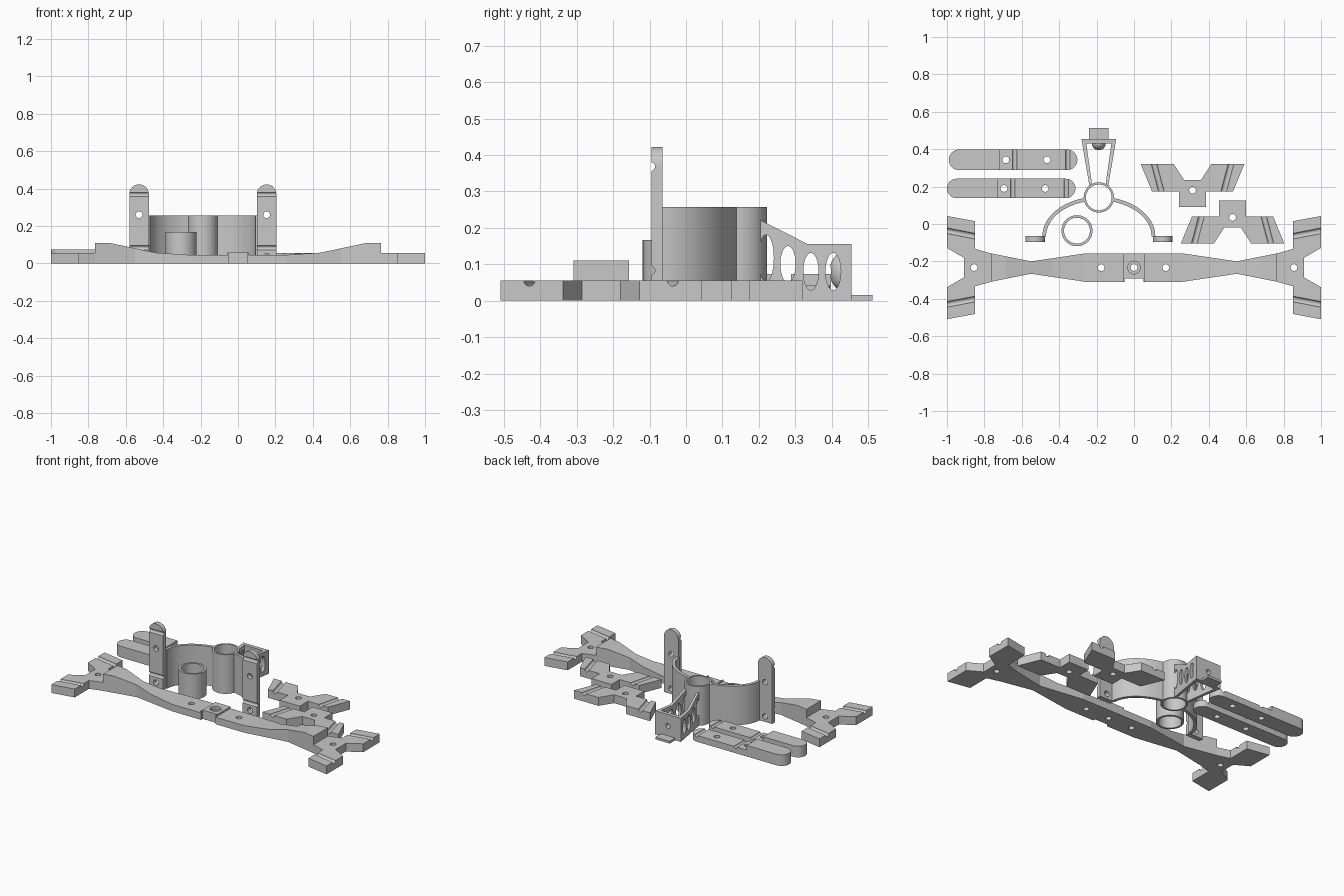
import bpy, bmesh
from math import pi, cos, sin
from mathutils import Matrix, Vector

cube = bpy.data.objects.get("Cube")
if cube:
    bpy.data.objects.remove(cube)

grey = bpy.data.materials.new("plain grey plastic")
grey.use_nodes = True
grey.diffuse_color = (0.58, 0.58, 0.58, 1)
grey.node_tree.nodes["Principled BSDF"].inputs["Base Color"].default_value = (0.58, 0.58, 0.58, 1)


def make(name, bm):
    bmesh.ops.recalc_face_normals(bm, faces=bm.faces)
    me = bpy.data.meshes.new(name)
    bm.to_mesh(me)
    bm.free()
    me.materials.append(grey)
    ob = bpy.data.objects.new(name, me)
    bpy.context.scene.collection.objects.link(ob)
    return ob


def prism(name, pts, lo, hi, axis="z"):
    """Extrude an outline along z, or along y (outline in x, z) or x (outline in y, z)."""
    place = {"z": lambda a, b, h: (a, b, h), "y": lambda a, b, h: (a, h, b),
             "x": lambda a, b, h: (h, a, b)}[axis]
    bm = bmesh.new()
    rings = [[bm.verts.new(place(a, b, h)) for a, b in pts] for h in (lo, hi)]
    for ring in rings:
        bm.faces.new(ring)
    for i in range(len(pts)):
        j = (i + 1) % len(pts)
        bm.faces.new((rings[0][i], rings[0][j], rings[1][j], rings[1][i]))
    return make(name, bm)


def box(x0, x1, y0, y1):
    return [(x0, y0), (x1, y0), (x1, y1), (x0, y1)]


def oval(cx, cy, rx, ry=None, n=32, start=0, turn=2 * pi):
    ry = ry or rx
    steps = n if turn == 2 * pi else n - 1
    return [(cx + rx * cos(start + turn * i / steps), cy + ry * sin(start + turn * i / steps))
            for i in range(n)]


def hole(x, y, r=0.018, lo=-0.1, hi=0.5, axis="z"):
    return prism("cutter", oval(x, y, r), lo, hi, axis)


def groove(p, q, r, z):
    """Half-round channel cutter running from p to q across a top face."""
    p, q = Vector((*p, z)), Vector((*q, z))
    bm = bmesh.new()
    turn = (q - p).to_track_quat("Z", "Y").to_matrix().to_4x4()
    bmesh.ops.create_cone(bm, cap_ends=True, segments=16, radius1=r, radius2=r,
                          depth=(q - p).length + 0.1, matrix=Matrix.Translation((p + q) / 2) @ turn)
    return make("cutter", bm)


def carve(ob, cutters, operation="DIFFERENCE"):
    for c in cutters:
        m = ob.modifiers.new("cut", "BOOLEAN")
        m.operation, m.object, m.solver = operation, c, "EXACT"
    dg = bpy.context.evaluated_depsgraph_get()
    dg.update()
    me = bpy.data.meshes.new_from_object(ob.evaluated_get(dg))
    ob.modifiers.clear()
    ob.data = me
    for c in cutters:
        bpy.data.objects.remove(c)


def smooth(ob):
    bpy.ops.object.select_all(action="DESELECT")
    ob.select_set(True)
    bpy.context.view_layer.objects.active = ob
    bpy.ops.object.shade_smooth_by_angle(angle=0.6)


# Long cross bar with forked ends
MID = -0.233
quarter = [(1, 0.105), (1, 0.276), (0.85, 0.248), (0.85, 0.1), (0.765, 0.076), (0.55, 0.033), (0.26, 0.076)]
upper = [(0.91, 0.053)] + quarter + [(-x, y) for x, y in reversed(quarter)] + [(-0.91, 0.053)]
outline = [(x, MID + y) for x, y in upper] + [(x, MID - y) for x, y in reversed(upper)]
bar = prism("cross_bar", outline, 0, 0.2)
half = [(1.1, 0.055), (0.765, 0.055), (0.765, 0.11), (0.69, 0.11), (0.44, 0.057), (0.27, 0.046),
        (0.055, 0.046), (0.055, 0.058)]
profile = [(-1.1, -0.1), (1.1, -0.1)] + half + [(-x, z) for x, z in reversed(half)]
carve(bar, [prism("cutter", profile, -1, 1, "y")], "INTERSECT")
cuts = [hole(x, MID) for x in (-0.855, -0.175, 0, 0.17, 0.855)]
cuts += [hole(0, MID, 0.034, 0.04, 0.1), prism("cutter", box(-0.052, 0.052, -0.4, -0.292), -0.1, 0.2)]
for sx in (-1, 1):
    for sy in (-1, 1):
        cuts.append(groove((sx, MID + sy * 0.197), (sx * 0.85, MID + sy * 0.168), 0.015, 0.055))
carve(bar, cuts)

# Two flat links with rounded ends, stepped down along most of their length
for name, x0, y0, r in (("back_link", -0.99, 0.343, 0.055), ("front_link", -1.0, 0.19, 0.052)):
    x1 = x0 + 0.687
    pts = oval(x1 - r, y0, r, n=20, start=-pi / 2, turn=pi) + oval(x0 + r, y0, r, n=20, start=pi / 2, turn=pi)
    link = prism(name, pts, 0, 0.073)
    carve(link, [prism("cutter", box(x0 + 0.27, 0, 0, 0.5), 0.042, 0.2)])
    cuts = [groove((x0 + d, y0 - 0.1), (x0 + d, y0 + 0.1), 0.012, 0.042) for d in (0.352, 0.637)]
    carve(link, cuts + [hole(x0 + 0.305, y0), hole(x0 + 0.525, y0)])
    smooth(link)

# Two chevron plates, one turned half round
side = [(0.045, 0.055), (0.1, 0.14), (0.277, 0.14), (0.217, -0.005), (0.073, -0.005), (0.073, -0.09)]
for name, cx, cy, s in (("back_chevron_plate", 0.313, 0.18, 1), ("front_chevron_plate", 0.527, 0.035, -1)):
    def at(x, y):
        return cx + s * x, cy + s * y
    plate = prism(name, [at(x, y) for x, y in side] + [at(-x, y) for x, y in reversed(side)], 0, 0.055)
    cuts = [hole(cx, cy)]
    for k in (-1, 1):
        cuts.append(groove(at(k * 0.205, 0.14), at(k * 0.167, -0.005), 0.015, 0.055))
    carve(plate, cuts)

# Upright arch band
CX = -0.188
arc = oval(CX, -0.066, 0.302, 0.212, 48, 0, pi) + oval(CX, -0.066, 0.282, 0.192, 48, 0, pi)[::-1]
arch = prism("arch_band", arc, 0, 0.257)
carve(arch, [hole(CX, 0.142, 0.073)])
smooth(arch)

# Upright straps at both arch ends
for name, sx in (("right_strap", -0.529), ("left_strap", 0.153)):
    r = 0.052
    strap = prism(name, [(sx - r, 0), (sx + r, 0)] + oval(sx, 0.422 - r, r, n=24, turn=pi), -0.095, -0.064, "y")
    cuts = [hole(sx, z, 0.018, -0.2, 0, "y") for z in (0.26, 0.035)]
    cuts += [hole(-0.097, z, 0.012, sx - 0.1, sx + 0.1, "x") for z in (0.368, 0.083)]
    carve(strap, cuts)
    smooth(strap)

# Open tubes
for name, x, y, r, wall, h in (("arch_tube", CX, 0.142, 0.081, 0.012, 0.257),
                               ("loose_tube", -0.305, -0.036, 0.083, 0.014, 0.167)):
    tube = prism(name, oval(x, y, r, n=48), 0, h)
    carve(tube, [prism("cutter", oval(x, y, r - wall, n=48), -0.1, 0.5)])
    smooth(tube)

# Tapered bracket behind the tube: two pierced cheeks and a back wall
rim = [(0.195, 0), (0.455, 0), (0.455, 0.155), (0.335, 0.155), (0.195, 0.226)]
bracket = prism("bracket", rim, CX - 0.2, CX + 0.2, "x")
wedge = [(CX - 0.048, 0.19), (CX + 0.048, 0.19), (CX + 0.093, 0.455), (CX - 0.093, 0.455)]
carve(bracket, [prism("cutter", wedge, -0.1, 0.5)], "INTERSECT")
inner = [(CX - 0.028, 0.15), (CX + 0.028, 0.15), (CX + 0.067, 0.43), (CX - 0.067, 0.43)]
cuts = [prism("cutter", inner, -0.1, 0.5), hole(CX, 0.08, 0.016, 0.4, 0.5, "y"),
        hole(CX, 0.142, 0.075)]
for y, z, h in ((0.22, 0.117, 0.064), (0.28, 0.1, 0.05), (0.343, 0.08, 0.051), (0.404, 0.08, 0.051)):
    cuts.append(prism("cutter", oval(y, z, 0.021, h), -1, 1, "x"))
carve(bracket, cuts)
smooth(bracket)

# Domed boss inside the back wall
bm = bmesh.new()
bmesh.ops.create_uvsphere(bm, u_segments=24, v_segments=12, radius=0.037,
                          matrix=Matrix.Translation((CX, 0.431, 0.08)) @ Matrix.Diagonal((1, 1, 1.4, 1)))
boss = make("bracket_boss", bm)
carve(boss, [prism("cutter", box(-1, 1, 0.432, 1), -1, 1), hole(CX, 0.08, 0.016, 0.3, 0.6, "y")])
smooth(boss)

# Thin foot tab behind the bracket
prism("foot_tab", box(CX - 0.052, CX + 0.052, 0.45, 0.512), 0, 0.015)
